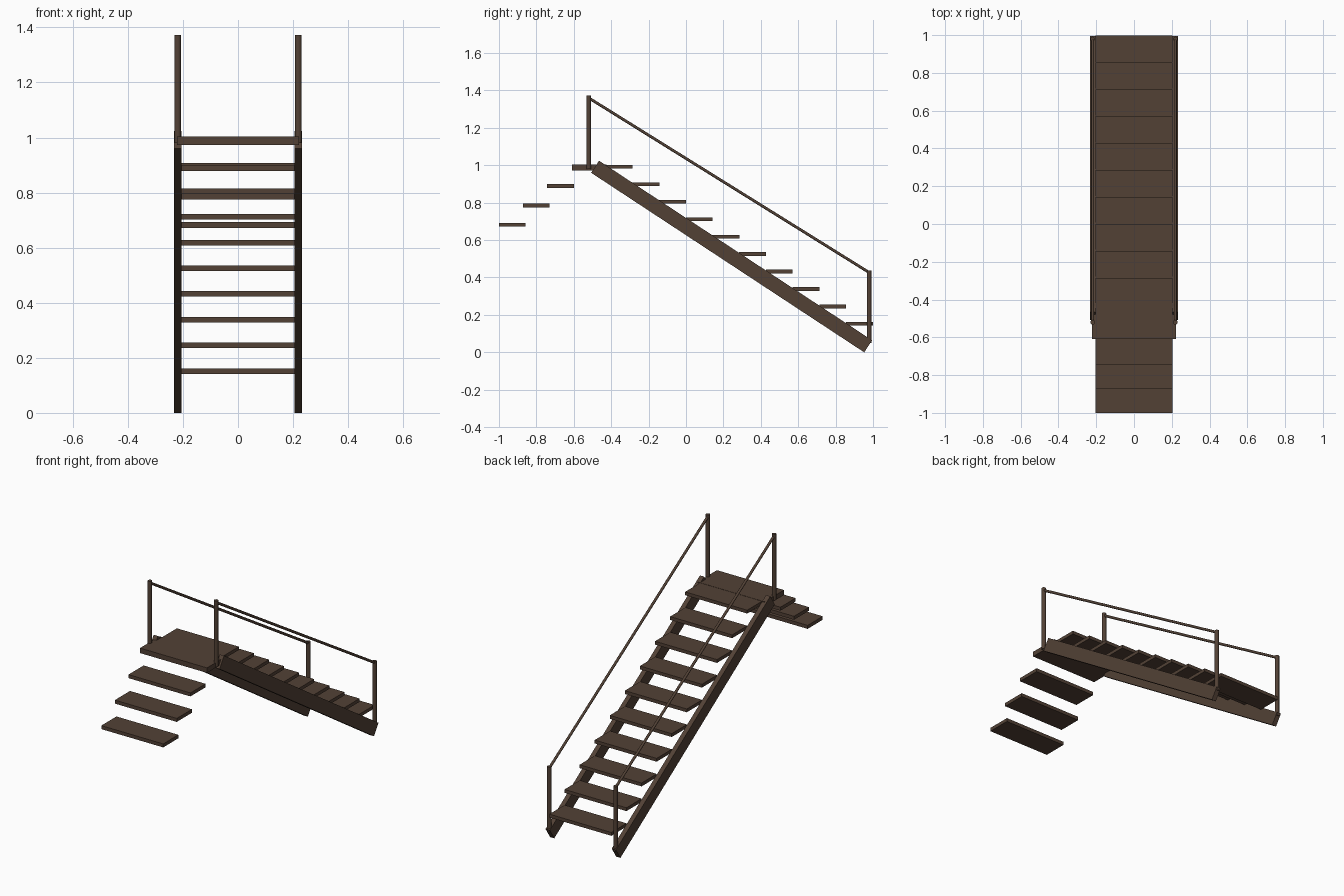
import bpy, math
from mathutils import Vector

if "Cube" in bpy.data.objects:
    bpy.data.objects.remove(bpy.data.objects["Cube"])

wood = bpy.data.materials.new("dark_brown_wood")
wood.diffuse_color = (0.085, 0.053, 0.036, 1)
wood.use_nodes = True
wood.node_tree.nodes["Principled BSDF"].inputs["Base Color"].default_value = wood.diffuse_color


def box(name, loc, size, tilt=0.0):
    bpy.ops.mesh.primitive_cube_add(size=1, location=loc)
    o = bpy.context.object
    o.name = name
    o.scale = size
    bpy.ops.object.transform_apply(location=False, rotation=False, scale=True)
    o.rotation_euler.x = tilt
    o.data.materials.append(wood)
    return o


def rod(name, a, b, r):
    a, b = Vector(a), Vector(b)
    d = b - a
    bpy.ops.mesh.primitive_cylinder_add(vertices=12, radius=r, depth=d.length, location=(a + b) / 2)
    o = bpy.context.object
    o.name = name
    o.rotation_euler = d.to_track_quat('Z', 'Y').to_euler()
    o.data.materials.append(wood)
    bpy.ops.object.shade_smooth_by_angle(angle=math.radians(40))


# rear flight: ten treads rising from back to the landing
for i in range(10):
    box("rear_tread", (0, 0.927 - 0.1427 * i, 0.152 + 0.0933 * i), (0.41, 0.1435, 0.02))

# front flight: three floating treads
for i in range(3):
    box("front_tread", (0, -0.9285 + 0.1285 * i, 0.682 + 0.1035 * i), (0.41, 0.143, 0.021))

# landing slab
box("landing", (0, -0.518, 0.988), (0.444, 0.184, 0.03))

# sloped stringers, posts and handrails on both sides
top, bottom = Vector((-0.486, 0.992)), Vector((0.974, 0.032))
mid, run = (top + bottom) / 2, bottom - top
for s in (-1, 1):
    box("stringer", (s * 0.219, mid.x, mid.y), (0.028, run.length, 0.077), math.atan2(run.y, run.x))
    x = s * 0.219
    rod("upper_post", (x, -0.52, 0.98), (x, -0.52, 1.373), 0.0125)
    rod("lower_post", (x, 0.979, 0.05), (x, 0.979, 0.437), 0.0125)
    rod("handrail", (x, -0.52, 1.36), (x, 0.979, 0.427), 0.0075)
